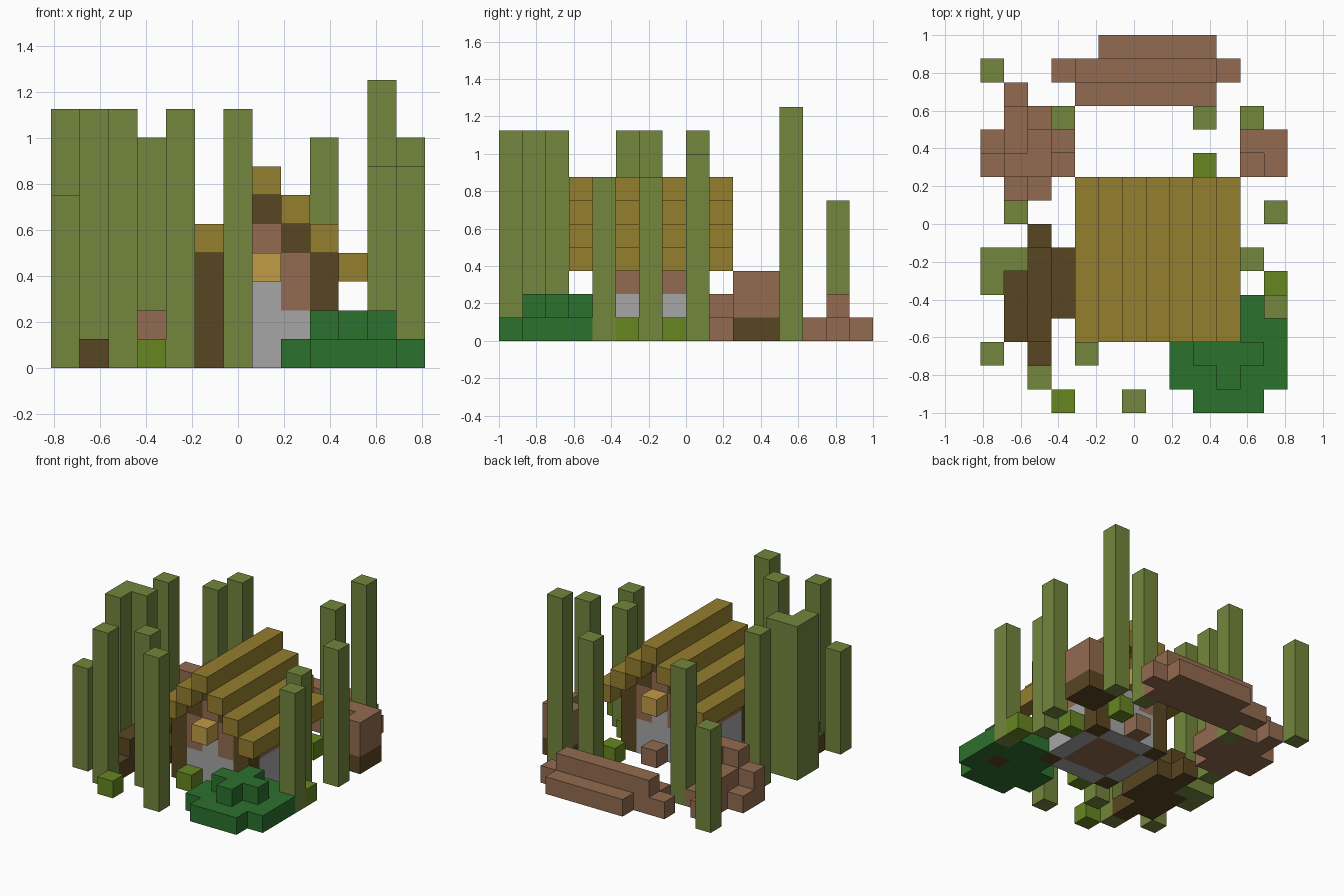
import bpy
import bmesh
from mathutils import Vector

U = 0.125                       # size of one block
NX, NY = 13, 16                 # footprint in blocks

if "Cube" in bpy.data.objects:
    bpy.data.objects.remove(bpy.data.objects["Cube"], do_unlink=True)


def material(name, code):
    def lin(c):
        c /= 255
        return c / 12.92 if c <= 0.04045 else ((c + 0.055) / 1.055) ** 2.4
    col = [lin(c) for c in bytes.fromhex(code)] + [1.0]
    m = bpy.data.materials.new(name)
    m.use_nodes = True
    m.diffuse_color = col
    m.node_tree.nodes["Principled BSDF"].inputs["Base Color"].default_value = col
    return m


BAMBOO = material("bamboo_olive", "73863C")
STRAW = material("straw_gold", "957E2E")
WOOD = material("wood_brown", "926B50")
DARK = material("dark_wood", "594622")
LEAF = material("leaf_green", "2C712E")
SPROUT = material("sprout_green", "668621")
STONE = material("stone_grey", "A6A6A6")
LAMP = material("lamp_yellow", "C29C46")


def box(x, y, z):
    """Block cells in a range; each argument is one index or (first, last)."""
    spans = [range(r[0], r[1] + 1) if isinstance(r, tuple) else (r,)
             for r in (x, y, z)]
    return {(a, b, c) for a in spans[0] for b in spans[1] for c in spans[2]}


def build(name, mat, cells):
    """Make one object from block cells, keeping only the outer faces."""
    bm = bmesh.new()
    for cell in cells:
        for axis in range(3):
            for side in (0, 1):
                near = list(cell)
                near[axis] += 2 * side - 1
                if tuple(near) in cells:
                    continue
                b, c = (axis + 1) % 3, (axis + 2) % 3
                ring = []
                for db, dc in ((0, 0), (1, 0), (1, 1), (0, 1)):
                    p = list(cell)
                    p[axis] += side
                    p[b] += db
                    p[c] += dc
                    ring.append(bm.verts.new(
                        Vector((p[0] - NX / 2, p[1] - NY / 2, p[2])) * U))
                bm.faces.new(ring if side else ring[::-1])
    bmesh.ops.remove_doubles(bm, verts=bm.verts[:], dist=U / 100)
    mesh = bpy.data.meshes.new(name)
    bm.to_mesh(mesh)
    bm.free()
    mesh.materials.append(mat)
    ob = bpy.data.objects.new(name, mesh)
    bpy.context.collection.objects.link(ob)
    return ob


# Bamboo stalks: column, row, height
for x, y, h in ((0, 14, 6), (3, 12, 8), (1, 8, 9), (0, 2, 6), (2, 1, 9),
                (4, 2, 9), (6, 0, 9), (9, 12, 8), (11, 12, 10), (12, 8, 8),
                (11, 6, 7), (12, 4, 7)):
    build("bamboo_stalk", BAMBOO, box(x, y, (0, h - 1)))
build("bamboo_clump", BAMBOO, box((0, 1), 6, (0, 8)) | box(0, 5, (0, 8)))

# Small sprouts
for x, y in ((3, 0), (12, 5), (9, 10), (10, 7), (6, 3)):
    build("sprout", SPROUT, box(x, y, 0))

# Stepped straw roof, highest on the middle column
MID = 7
for x in range(4, 11):
    build("roof_beam", STRAW, box(x, (3, 9), 6 - abs(x - MID)))

# Gable frames, gable walls and lamps at both ends
for row, lamp_row in ((4, 3), (8, 9)):
    frame = box(MID, row, 5)
    wall = box(MID, row, (3, 4))
    base = box(MID, row, (0, 2))
    for s in (-1, 1):
        frame |= box(MID + s, row, 4) | box(MID + 2 * s, row, (0, 3))
        wall |= box(MID + s, row, (2, 3))
        base |= box(MID + s, row, (0, 1))
    build("gable_frame", DARK, frame)
    build("gable_wall", WOOD, wall)
    build("gable_base", STONE, base)
    build("lamp", LAMP, box(MID, lamp_row, 3))

# Side walls, floor and back step
for x in (5, 9):
    build("side_base", STONE, box(x, (5, 7), (0, 1)))
    build("side_wall", WOOD, box(x, (5, 7), (2, 3)))
build("floor", WOOD, box((6, 8), (5, 7), 0))
build("back_step", WOOD, box(MID, 9, 0))

# Low bush with a raised cross
trunk = box(11, 2, 0)
bush = (box((9, 11), 0, 0) | box((8, 12), (1, 2), 0) | box((9, 12), 3, 0)
        | box((10, 11), 4, 0) | box((9, 11), 2, 1) | box(10, (1, 3), 1))
build("bush", LEAF, bush - trunk)
build("bush_trunk", DARK, trunk)

# Long earth bank at the back
build("back_bank", WOOD, box((4, 9), 13, 0) | box((3, 10), 14, 0)
      | box((5, 9), 15, 0) | box((4, 9), 14, 1))

# Mound beside the hut
build("left_mound", WOOD,
      box(1, 13, 0) | box((1, 2), 12, 0) | box((0, 3), (10, 11), 0)
      | box((1, 2), 9, 0) | box(2, 9, 1) | box(0, 10, 1) | box(1, 12, 1)
      | box((1, 3), 11, 1) | box((1, 2), 10, 1) | box((1, 2), 10, 2)
      | box(2, 11, 2))

# Block on a dark base
build("right_block_base", DARK, box((11, 12), (10, 11), 0))
build("right_block", WOOD, box((11, 12), (10, 11), (1, 2)) - box(11, 10, 2))

# Fallen dark log pile
build("log_pile", DARK, box(2, (2, 7), 0) | box(1, (3, 5), 0)
      | box(3, (4, 6), 0) | box(2, (3, 6), 1))
